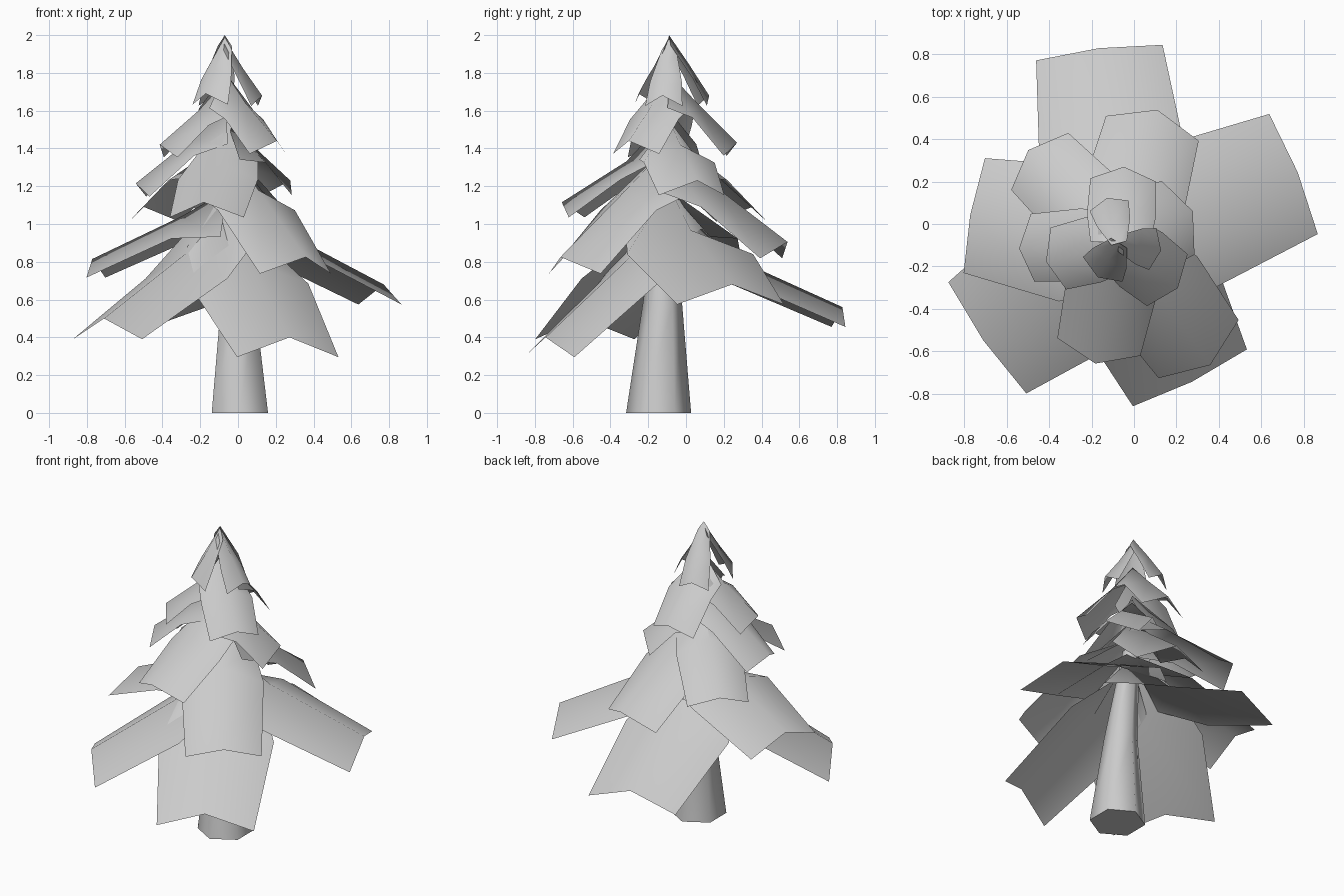
import bpy
import bmesh
from math import cos, sin, radians, tau
from mathutils import Vector

if "Cube" in bpy.data.objects:
    bpy.data.objects.remove(bpy.data.objects["Cube"], do_unlink=True)

grey = bpy.data.materials.new("plain grey")
grey.use_nodes = True
grey.diffuse_color = (0.6, 0.6, 0.6, 1)
grey.node_tree.nodes["Principled BSDF"].inputs["Base Color"].default_value = (0.6, 0.6, 0.6, 1)


def add_object(name, bm):
    mesh = bpy.data.meshes.new(name)
    bm.to_mesh(mesh)
    bm.free()
    mesh.materials.append(grey)
    obj = bpy.data.objects.new(name, mesh)
    bpy.context.collection.objects.link(obj)
    bpy.ops.object.select_all(action="DESELECT")
    obj.select_set(True)
    bpy.context.view_layer.objects.active = obj
    bpy.ops.object.shade_smooth_by_angle(angle=radians(75))
    return obj


def bridge(bm, lower, upper, closed=False):
    count = len(lower)
    for i in range(count if closed else count - 1):
        j = (i + 1) % count
        bm.faces.new((lower[i], lower[j], upper[j], upper[i]))


def add_trunk(rings, sides=6):
    """Leaning, tapered trunk lofted through (x, y, z, radius) rings."""
    bm = bmesh.new()
    loops = []
    for x, y, z, radius in rings:
        turns = [tau * (i + 0.5) / sides for i in range(sides)]
        loops.append([bm.verts.new((x + radius * cos(t), y + radius * sin(t), z))
                      for t in turns])
    for lower, upper in zip(loops, loops[1:]):
        bridge(bm, lower, upper, closed=True)
    bm.faces.new(loops[0][::-1])
    bm.faces.new(loops[-1])
    add_object("trunk", bm)


def add_branch(name, shape, angle, reach, tip_z, half_width, root_z, slope):
    """Drooping sheet, folded along its ridge, wrapping the trunk at its root."""
    bend, spread, wrap, fall_ratio, notch = shape
    out = Vector((cos(radians(angle)), sin(radians(angle)), 0))
    side = Vector((-out.y, out.x, 0))
    axis = Vector((-0.03 - 0.02 * root_z, -0.09, 0))
    drop = 0.03 + 0.25 * half_width
    setback = notch * half_width
    bend_z = tip_z + slope * reach * (1 - bend)
    # Rows: distance along, ridge height, half width, edge drop, edge setback
    rows = ((0.0, root_z, wrap * half_width, fall_ratio * half_width, 0.0),
            (bend * reach, bend_z, spread * half_width, 1.2 * drop, 0.2 * setback),
            (reach, tip_z, half_width, drop, setback))
    bm = bmesh.new()
    strips = []
    for along, z, width, fall, back in rows:
        strip = []
        for s in (1, 0, -1):
            point = axis + out * (along - back * abs(s)) + side * (s * width)
            point.z = z - fall * abs(s)
            strip.append(bm.verts.new(point))
        strips.append(strip)
    for inner, outer in zip(strips, strips[1:]):
        bridge(bm, inner, outer)
    bmesh.ops.recalc_face_normals(bm, faces=bm.faces)
    if sum(f.normal.z for f in bm.faces) < 0:
        bmesh.ops.reverse_faces(bm, faces=bm.faces)
    add_object(name, bm)


add_trunk([(0.01, -0.145, 0, 0.172), (0.0, -0.125, 0.57, 0.105),
           (-0.05, -0.09, 1.2, 0.05)])

# Sheet shape per tier: bend position, width at bend, width and drop at root, tip notch
shapes = {"bottom": (0.34, 1.18, 0.8, 0.9, 0.07), "lower": (0.4, 1.08, 0.85, 1.1, 0.4),
          "middle": (0.4, 1.08, 0.9, 1.1, 0.4), "upper": (0.4, 1.05, 0.9, 1.2, 0.4),
          "top": (0.5, 0.85, 0.4, 0.6, 0.4)}

# Tiers of branches: angle, reach, tip height, half width, root height, slope
tiers = {
    "bottom": [(22, 0.89, 0.68, 0.305, 1.2, 0.49), (-63.5, 0.73, 0.4, 0.3, 1.15, 0.85),
               (-145, 0.8, 0.5, 0.32, 1.2, 0.65), (169.5, 0.73, 0.815, 0.275, 1.18, 0.47),
               (97, 0.925, 0.56, 0.3, 1.15, 0.45)],
    "lower": [(-54, 0.71, 0.825, 0.233, 1.42, 0.83), (75, 0.65, 0.905, 0.226, 1.42, 0.74),
              (135, 0.62, 1.09, 0.19, 1.47, 0.63), (-102, 0.58, 1.115, 0.2, 1.57, 0.62)],
    "middle": [(24, 0.37, 1.23, 0.19, 1.55, 0.85), (183, 0.48, 1.215, 0.16, 1.6, 0.8)],
    "upper": [(194, 0.36, 1.42, 0.15, 1.76, 0.85), (-38, 0.345, 1.44, 0.155, 1.8, 0.95),
              (87, 0.36, 1.43, 0.155, 1.8, 1.0)],
    "top": [(105, 0.22, 1.68, 0.095, 2.0, 1.5), (-10, 0.2, 1.68, 0.1, 1.98, 1.4),
            (-122, 0.19, 1.69, 0.11, 1.99, 1.5)],
}
for tier, branches in tiers.items():
    for number, values in enumerate(branches, 1):
        add_branch(f"{tier}_branch_{number}", shapes[tier], *values)
